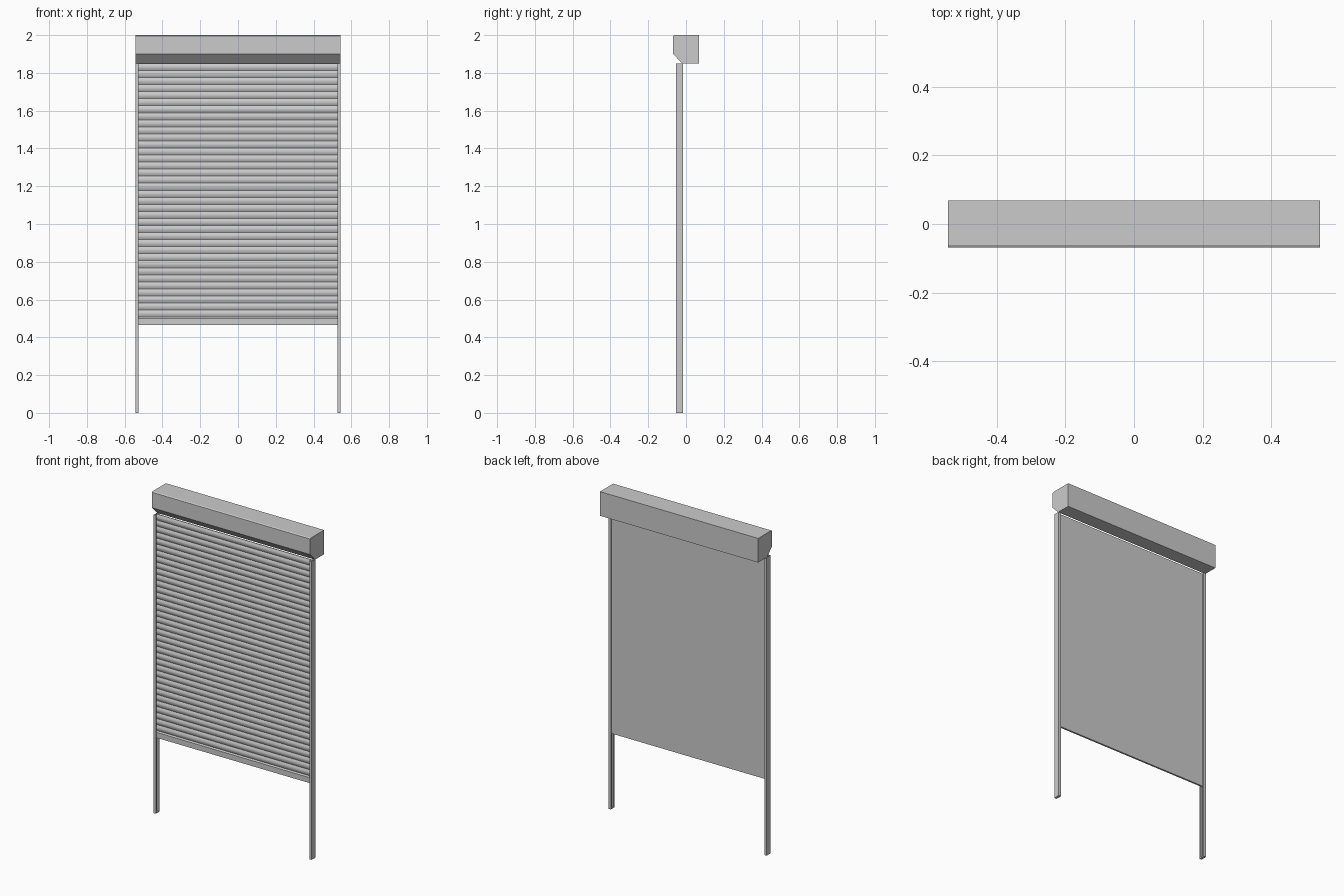
import bpy, bmesh, math

if "Cube" in bpy.data.objects:
    bpy.data.objects.remove(bpy.data.objects["Cube"])


def extrude_profile(name, points, axis, start, end):
    """Extrude a closed 2D profile: axis 'X' uses (y, z), axis 'Z' uses (x, y)."""
    bm = bmesh.new()
    place = (lambda p: (start, p[0], p[1])) if axis == 'X' else (lambda p: (p[0], p[1], start))
    face = bm.faces.new([bm.verts.new(place(p)) for p in points])
    moved = bmesh.ops.extrude_face_region(bm, geom=[face])['geom']
    d = end - start
    vec = (d, 0, 0) if axis == 'X' else (0, 0, d)
    bmesh.ops.translate(bm, vec=vec, verts=[g for g in moved if isinstance(g, bmesh.types.BMVert)])
    bmesh.ops.recalc_face_normals(bm, faces=bm.faces)
    mesh = bpy.data.meshes.new(name)
    bm.to_mesh(mesh)
    bm.free()
    obj = bpy.data.objects.new(name, mesh)
    bpy.context.collection.objects.link(obj)
    return obj


def smooth(obj, angle):
    bpy.ops.object.select_all(action='DESELECT')
    obj.select_set(True)
    bpy.context.view_layer.objects.active = obj
    bpy.ops.object.shade_smooth_by_angle(angle=math.radians(angle))


HALF = 0.543
RAIL_TOP = 1.85

# Roller housing with sloped lower front and eased top edge
extrude_profile("roller_housing",
                [(0.068, 1.85), (0.068, 2.0), (-0.061, 2.0), (-0.068, 1.996),
                 (-0.068, 1.9), (-0.02, 1.85)], 'X', -HALF, HALF)

# Side guide rails: channels open towards the curtain, with closed feet
inner, web, f, b, t = 0.527, 0.540, -0.053, -0.015, 0.009
for side, s in (("left", -1), ("right", 1)):
    channel = [(HALF, f), (HALF, b), (inner, b), (inner, b - t),
               (web, b - t), (web, f + t), (inner, f + t), (inner, f)]
    extrude_profile(side + "_guide_rail", [(s * x, y) for x, y in channel], 'Z', 0.006, RAIL_TOP)
    foot = [(HALF, f), (HALF, b), (inner, b), (inner, f)]
    extrude_profile(side + "_rail_foot", [(s * x, y) for x, y in foot], 'Z', 0, 0.006)

# Curtain of slats: bowed front, flat back
BOTTOM, BAR, COUNT = 0.465, 0.042, 36
BACK, FLAT, BOW = -0.029, -0.034, 0.006
pitch = (RAIL_TOP - BOTTOM - BAR) / COUNT
profile = [(BACK, BOTTOM + BAR), (FLAT, BOTTOM + BAR)]
for i in range(COUNT):
    z = BOTTOM + BAR + i * pitch
    for k in range(1, 7):
        u = k / 6
        profile.append((FLAT - BOW * math.sin(math.pi * u), z + u * pitch))
profile.append((BACK, RAIL_TOP))
smooth(extrude_profile("slat_curtain", profile, 'X', -0.535, 0.535), 40)

# Bottom bar of the curtain
extrude_profile("bottom_bar",
                [(BACK, BOTTOM), (BACK, BOTTOM + BAR), (FLAT, BOTTOM + BAR),
                 (FLAT - BOW, BOTTOM + BAR - 0.008), (FLAT - BOW, BOTTOM)],
                'X', -0.535, 0.535)
